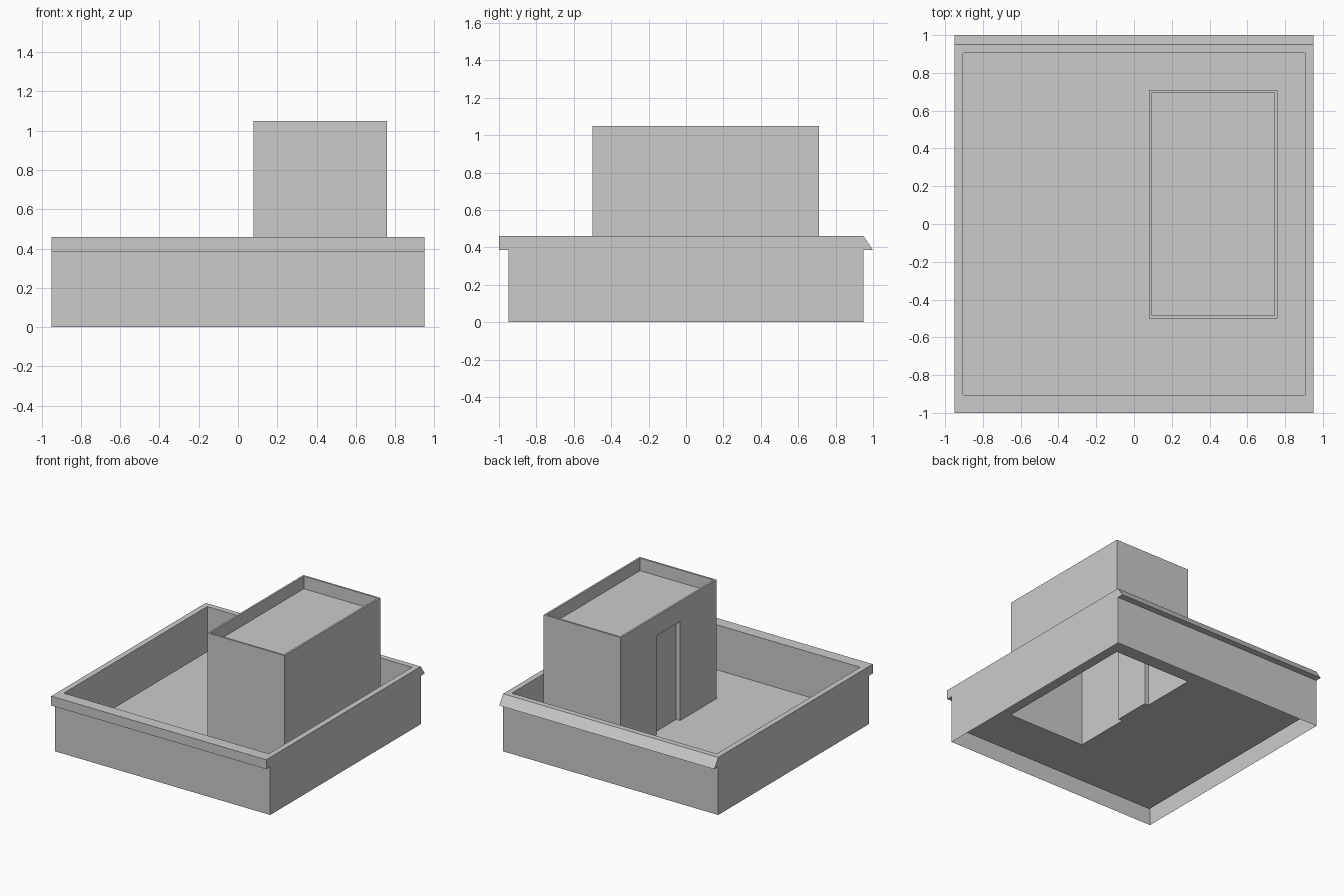
import bpy
import bmesh

if "Cube" in bpy.data.objects:
    bpy.data.objects.remove(bpy.data.objects["Cube"], do_unlink=True)

# One plain grey for every part
GREY = (0.6, 0.6, 0.6, 1)
grey = bpy.data.materials.new("plain_grey")
grey.use_nodes = True
grey.diffuse_color = GREY
grey.node_tree.nodes["Principled BSDF"].inputs["Base Color"].default_value = GREY

# Main levels and the hut footprint
FLOOR, RIM, HUT_TOP, HUT_ROOF = 0.10, 0.46, 1.05, 0.95
OUT, INN = 0.95, 0.905
HX0, HX1, HY0, HY1 = 0.08, 0.76, -0.50, 0.71
DOOR_Y0, DOOR_Y1, DOOR_TOP, DOOR_DEPTH = -0.04, 0.26, 0.89, 0.035
HUT_LIP = 0.015


def finish(name, bm):
    mesh = bpy.data.meshes.new(name)
    bm.to_mesh(mesh)
    bm.free()
    mesh.materials.append(grey)
    obj = bpy.data.objects.new(name, mesh)
    bpy.context.collection.objects.link(obj)
    return obj


def rect(x0, x1, y0, y1, z):
    return [(x0, y0, z), (x1, y0, z), (x1, y1, z), (x0, y1, z)]


def loft(bm, rings, cap=False, closed=True, skip=()):
    """Join rings of points by quads; skip holds (ring, side) pairs left open."""
    loops = [[bm.verts.new(p) for p in ring] for ring in rings]
    count = len(loops[0])
    for r, (a, b) in enumerate(zip(loops, loops[1:])):
        for i in range(count if closed else count - 1):
            if (r, i) not in skip:
                j = (i + 1) % count
                bm.faces.new((a[i], a[j], b[j], b[i]))
    if cap:
        bm.faces.new(loops[-1])


def square(half, z):
    return rect(-half, half, -half, half, z)


# Roof base: outer walls, parapet top, inner walls, floor open under the hut
bm = bmesh.new()
loft(bm, [square(OUT, 0), square(OUT, RIM), square(INN, RIM), square(INN, FLOOR),
          rect(HX0, HX1, HY0, HY1, FLOOR)])
finish("parapet_base", bm)

# Hut: walls, thin lip and sunken roof, with one wall left for the doorway
bm = bmesh.new()
lip = (HX0 + HUT_LIP, HX1 - HUT_LIP, HY0 + HUT_LIP, HY1 - HUT_LIP)
loft(bm, [rect(HX0, HX1, HY0, HY1, FLOOR), rect(HX0, HX1, HY0, HY1, HUT_TOP),
          rect(*lip, HUT_TOP), rect(*lip, HUT_ROOF)], cap=True, skip={(0, 3)})
door = [(DOOR_Y0, FLOOR), (DOOR_Y0, DOOR_TOP), (DOOR_Y1, DOOR_TOP), (DOOR_Y1, FLOOR)]
wall = [(HY0, FLOOR), (HY0, HUT_TOP), (HY1, HUT_TOP), (HY1, FLOOR)]
bm.faces.new([bm.verts.new((HX0, y, z)) for y, z in door + wall[::-1]][::-1])
bmesh.ops.remove_doubles(bm, verts=bm.verts, dist=0.0001)
bmesh.ops.recalc_face_normals(bm, faces=bm.faces)
finish("hut", bm)

# Recessed door with its jambs and sill
bm = bmesh.new()
loft(bm, [[(HX0 + d, y, z) for y, z in door[::-1]] for d in (0, DOOR_DEPTH)], cap=True)
bmesh.ops.reverse_faces(bm, faces=bm.faces)
finish("recessed_door", bm)


def cornice(name, profile):
    """Run a (y, z) profile along the wall and close both ends."""
    bm = bmesh.new()
    loft(bm, [[(x, y, z) for y, z in profile] for x in (-OUT, OUT)], closed=False)
    for x in (-OUT, OUT):
        bm.faces.new([bm.verts.new((x, y, z)) for y, z in profile])
    bmesh.ops.remove_doubles(bm, verts=bm.verts, dist=0.0001)
    bmesh.ops.recalc_face_normals(bm, faces=bm.faces)
    finish(name, bm)


# Square ledge at the front, sloped ledge at the back
LEDGE = 0.385
cornice("front_ledge", [(-OUT, LEDGE), (-1, LEDGE), (-1, RIM), (-OUT, RIM)])
cornice("back_ledge", [(OUT, LEDGE), (1, LEDGE), (OUT, RIM)])
